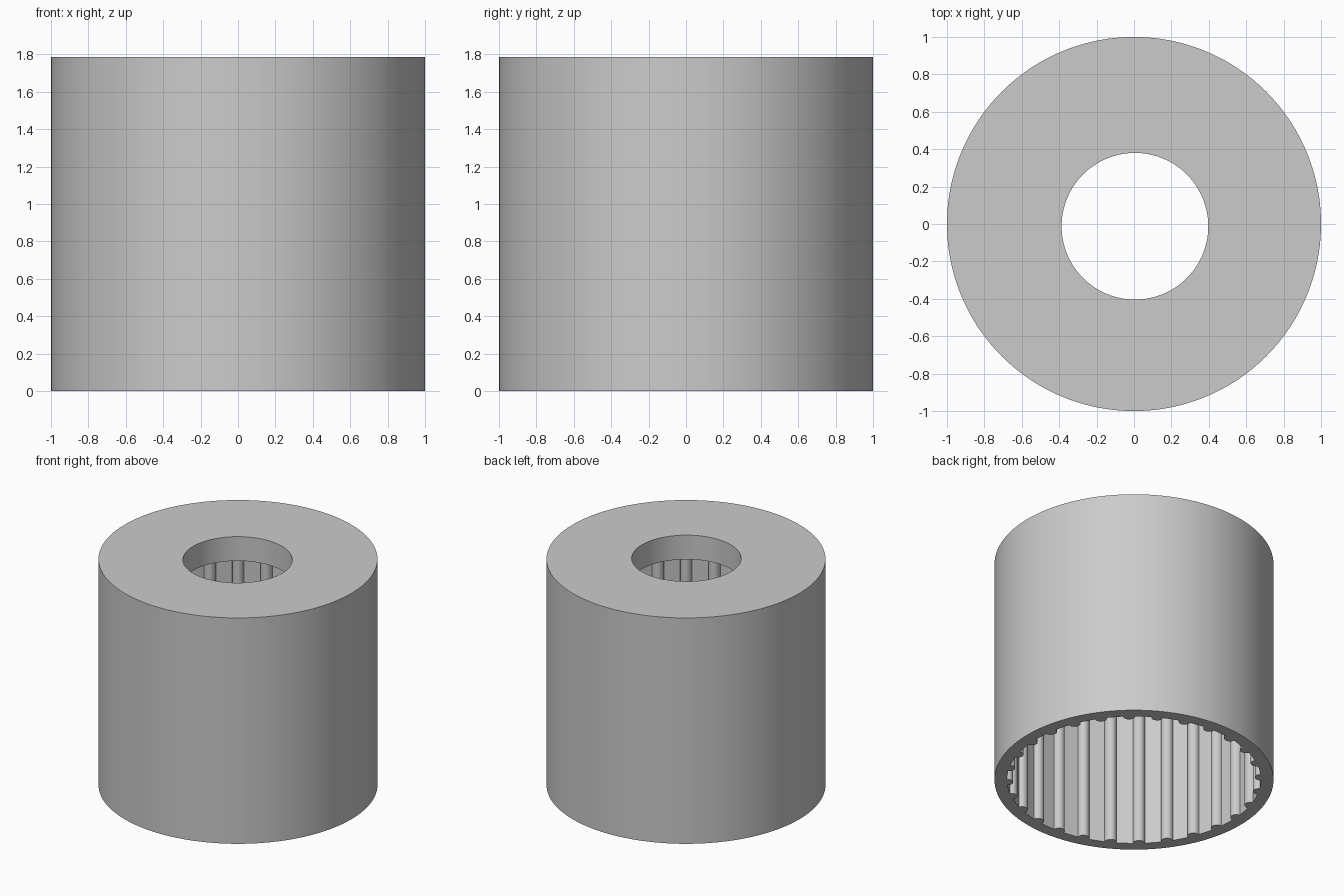
import bpy, bmesh, math

if "Cube" in bpy.data.objects:
    bpy.data.objects.remove(bpy.data.objects["Cube"])

HEIGHT, CAP_Z = 1.787, 1.595
OUTER_R, BORE_R, HOLE_R = 1.0, 0.91, 0.392
HOLE_CENTRE = (0.005, -0.012)
RIBS, RIB_R, PHASE = 28, 0.043, math.radians(9.2)
STEP = 2 * math.pi / RIBS

# Bore outline: half-round ribs joined by plain stretches of wall
bore = []
for i in range(RIBS):
    a = PHASE + i * STEP
    for k in range(9):
        t = -math.pi / 2 + math.pi * k / 8
        r, s = BORE_R - RIB_R * math.cos(t), RIB_R * math.sin(t)
        bore.append((r * math.cos(a) - s * math.sin(a),
                     r * math.sin(a) + s * math.cos(a)))
    for f in (0.35, 0.5, 0.65):
        b = a + STEP * f
        bore.append((BORE_R * math.cos(b), BORE_R * math.sin(b)))
angles = [math.atan2(y, x) for x, y in bore]


def circle(radius, centre=(0, 0)):
    return [(centre[0] + radius * math.cos(a), centre[1] + radius * math.sin(a))
            for a in angles]


# Closed wall section: outside, top, hole, cap underside, ribbed bore, bottom rim
outer, hole = circle(OUTER_R), circle(HOLE_R, HOLE_CENTRE)
section = [(outer, 0), (outer, HEIGHT), (hole, HEIGHT),
           (hole, CAP_Z), (bore, CAP_Z), (bore, 0)]
bm = bmesh.new()
rings = [[bm.verts.new((x, y, z)) for x, y in pts] for pts, z in section]
n = len(angles)
for j, ring in enumerate(rings):
    nxt = rings[(j + 1) % len(rings)]
    for i in range(n):
        bm.faces.new((ring[i], ring[(i + 1) % n], nxt[(i + 1) % n], nxt[i]))
bmesh.ops.recalc_face_normals(bm, faces=bm.faces)
mesh = bpy.data.meshes.new("ribbed_cap")
bm.to_mesh(mesh)
bm.free()

body = bpy.data.objects.new("ribbed_cap", mesh)
bpy.context.collection.objects.link(body)
grey = bpy.data.materials.new("light grey")
grey.diffuse_color = (0.6, 0.6, 0.6, 1)
grey.use_nodes = True
grey.node_tree.nodes["Principled BSDF"].inputs["Base Color"].default_value = grey.diffuse_color
mesh.materials.append(grey)

# Smooth round walls, sharp rims
bpy.context.view_layer.objects.active = body
body.select_set(True)
bpy.ops.object.shade_smooth_by_angle(angle=math.radians(30))
